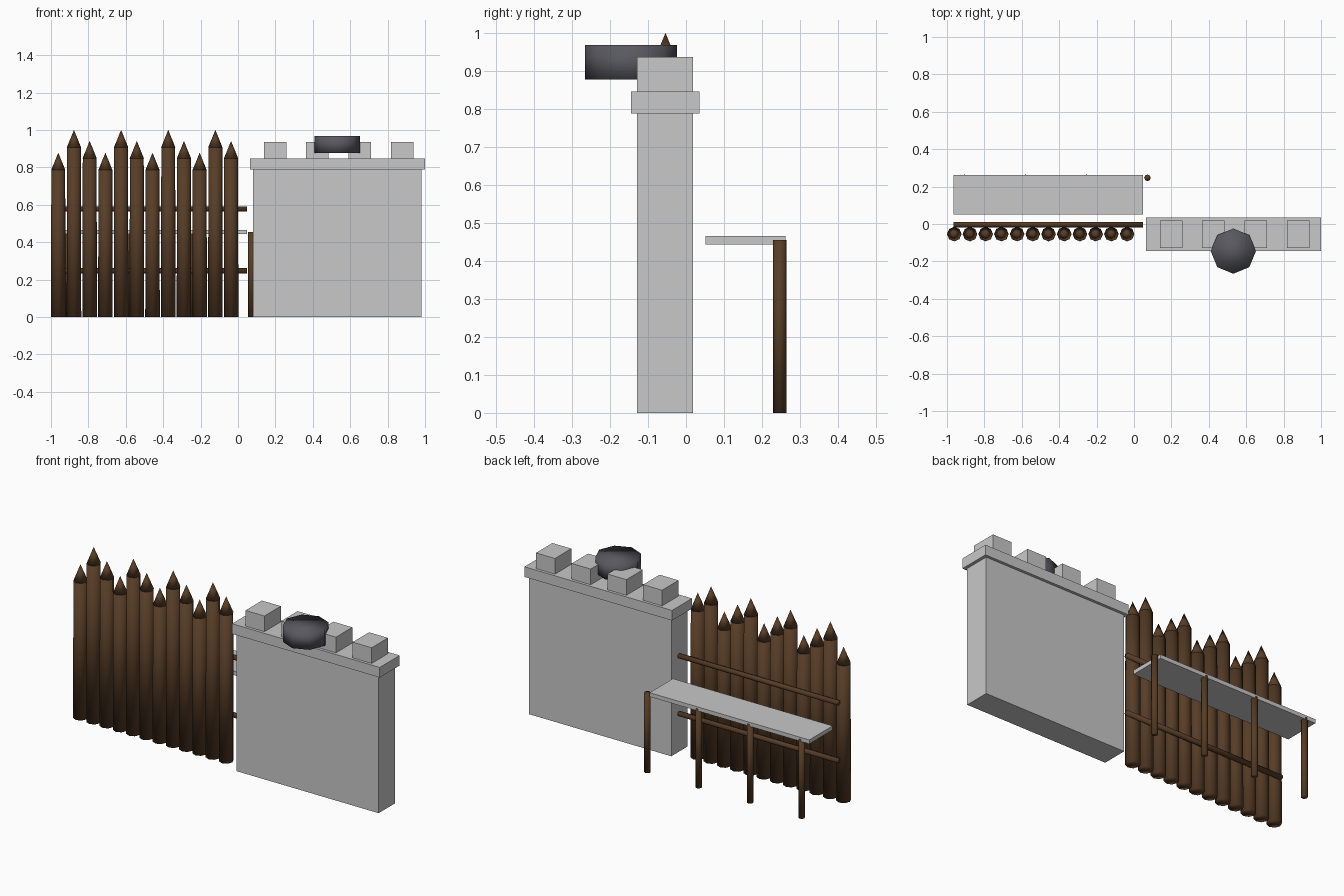
import bpy, math

if "Cube" in bpy.data.objects:
    bpy.data.objects.remove(bpy.data.objects["Cube"])


def material(name, color):
    m = bpy.data.materials.new(name)
    m.diffuse_color = (*color, 1.0)
    m.use_nodes = True
    m.node_tree.nodes["Principled BSDF"].inputs["Base Color"].default_value = m.diffuse_color
    return m


WOOD = material("dark_wood", (0.095, 0.046, 0.020))
STONE = material("grey_stone", (0.58, 0.58, 0.58))
IRON = material("dark_iron", (0.098, 0.098, 0.115))


def box(name, x, y, z, mat):
    """Box from (min, max) ranges."""
    bpy.ops.mesh.primitive_cube_add(
        size=1, location=[(a + b) / 2 for a, b in (x, y, z)])
    ob = bpy.context.object
    ob.name = name
    ob.scale = [b - a for a, b in (x, y, z)]
    bpy.ops.object.transform_apply(location=False, rotation=False, scale=True)
    ob.data.materials.append(mat)
    return ob


def round_part(name, x, y, z0, z1, r0, r1, mat, sides=8):
    """Upright cylinder or cone, smooth shaded all over."""
    bpy.ops.mesh.primitive_cone_add(
        vertices=sides, radius1=r0, radius2=r1, depth=z1 - z0,
        location=(x, y, (z0 + z1) / 2))
    ob = bpy.context.object
    ob.name = name
    ob.data.materials.append(mat)
    bpy.ops.object.shade_smooth()
    return ob


# Palisade stakes with pointed tips, heights repeat low, high, middle
for i in range(12):
    x = -0.961 + i * 0.0840
    h = (0.785, 0.907, 0.848)[i % 3]
    round_part(f"stake_{i + 1}", x, -0.054, 0, h, 0.039, 0.037, WOOD)
    round_part(f"stake_tip_{i + 1}", x, -0.054, h, h + 0.093, 0.038, 0, WOOD)

# Horizontal rails behind the stakes
for name, z in (("lower_rail", 0.246), ("upper_rail", 0.577)):
    rail = round_part(name, -0.459, -0.003, z - 0.506, z + 0.506, 0.0145, 0.0145, WOOD)
    rail.rotation_euler = (0, math.pi / 2, 0)

# Walkway and its posts
box("walkway", (-0.965, 0.047), (0.051, 0.262), (0.443, 0.466), STONE)
for i in range(4):
    round_part(f"walkway_post_{i + 1}", -0.906 + i * 0.326, 0.247, 0, 0.455,
               0.0175, 0.0175, WOOD)

# Stone wall with cap and battlements
box("stone_wall", (0.08, 0.982), (-0.129, 0.019), (0, 0.79), STONE)
box("wall_cap", (0.064, 1.0), (-0.145, 0.035), (0.788, 0.846), STONE)
for i in range(4):
    x = 0.138 + i * 0.2265
    box(f"merlon_{i + 1}", (x, x + 0.12), (-0.129, 0.019), (0.845, 0.936), STONE)

# Iron cauldron over the wall edge
round_part("cauldron", 0.531, -0.145, 0.877, 0.968, 0.121, 0.121, IRON)
